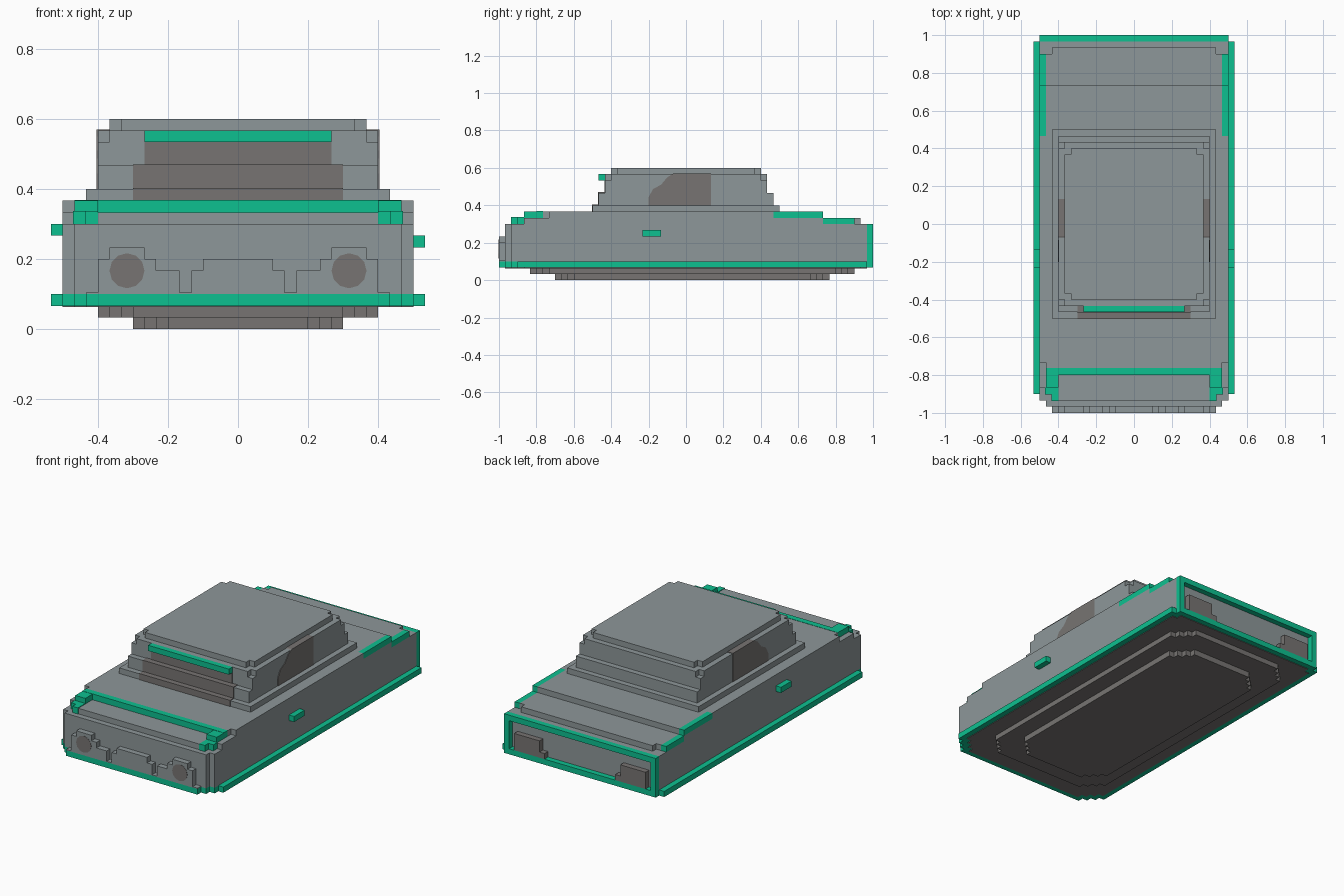
import bpy, bmesh, math
from mathutils import Matrix

U = 1 / 30  # one block of the grid; the car is 32 x 60 x 18 blocks

if "Cube" in bpy.data.objects:
    bpy.data.objects.remove(bpy.data.objects["Cube"], do_unlink=True)


def material(name, color):
    m = bpy.data.materials.new(name)
    m.use_nodes = True
    rgba = (*color, 1)
    m.diffuse_color = rgba
    m.node_tree.nodes["Principled BSDF"].inputs["Base Color"].default_value = rgba
    return m


GREY = material("body grey", (0.27, 0.31, 0.32))
GREEN = material("trim green", (0.004, 0.53, 0.28))
DARK = material("glass and chassis dark grey", (0.185, 0.175, 0.17))


def finish(name, bm, mat):
    bmesh.ops.recalc_face_normals(bm, faces=bm.faces)
    bmesh.ops.scale(bm, vec=(U, U, U), verts=bm.verts)
    mesh = bpy.data.meshes.new(name)
    bm.to_mesh(mesh)
    bm.free()
    mesh.materials.append(mat)
    ob = bpy.data.objects.new(name, mesh)
    bpy.context.collection.objects.link(ob)
    return ob


def extrude(name, points, offset, mat):
    """Extrude a closed outline of 3D points along an offset."""
    bm = bmesh.new()
    face = bm.faces.new([bm.verts.new(p) for p in points])
    out = bmesh.ops.extrude_face_region(bm, geom=[face])
    moved = [g for g in out["geom"] if isinstance(g, bmesh.types.BMVert)]
    bmesh.ops.translate(bm, vec=offset, verts=moved)
    return finish(name, bm, mat)


def slab(name, hx, y0, y1, z0, z1, mat, front=0, back=0):
    """Symmetric slab whose corners are cut in staircase steps."""
    half = [(hx - front, y0)]
    for i in range(front):
        x, y = half[-1]
        half += [(x, y + 1), (x + 1, y + 1)]
    half.append((hx, y1 - back))
    for i in range(back):
        x, y = half[-1]
        half += [(x - 1, y), (x - 1, y + 1)]
    outline = half + [(-x, y) for x, y in reversed(half)]
    return extrude(name, [(x, y, z0) for x, y in outline], (0, 0, z1 - z0), mat)


def box(name, x0, x1, y0, y1, z0, z1, mat):
    pts = [(x0, y0, z0), (x1, y0, z0), (x1, y1, z0), (x0, y1, z0)]
    return extrude(name, pts, (0, 0, z1 - z0), mat)


def pair(name, x0, x1, *rest):
    box("left_" + name, x0, x1, *rest)
    box("right_" + name, -x1, -x0, *rest)


# Chassis and bumper ring
slab("chassis_lower", 9, -21, 23, 0, 1, DARK, 3, 3)
slab("chassis_upper", 12, -25, 27, 1, 2, DARK, 3, 3)
slab("bumper_ring", 16, -30, 30, 2, 3, GREEN, 3, 1)
slab("underside_panel", 15, -29, 29, 1.9, 2, DARK, 3, 1)

# Main body in layers
slab("body", 15, -29, 29, 3, 9, GREY, 1)
slab("body_shoulder", 15, -28, 22, 9, 10, GREY, 2)
slab("boot_deck", 14, 22, 28, 9, 10, GREY, 0, 1)
slab("bonnet", 15, -22, 14, 10, 11, GREY)
slab("rear_deck", 14, 14, 22, 10, 11, GREY)

# Green trim on the bonnet edge and rear wings
slab("bonnet_edge", 14, -24, -22.9, 10, 11.05, GREEN)
slab("bonnet_backing", 14, -22.9, -22, 10, 11, GREY)
pair("bonnet_corner", 12, 14, -26, -24, 10, 11, GREEN)
pair("nose_corner", 12, 13.1, -28.1, -27, 9, 10.1, GREEN)
pair("nose_corner_side", 12, 14.1, -27.1, -26, 9, 10.1, GREEN)
pair("rear_wing_upper", 14, 15, 14, 22, 10, 11, GREEN)
pair("rear_wing_lower", 14, 15, 22, 27, 9, 10, GREEN)

# Nose: shelf, headlights, grille
slab("nose_shelf", 13, -30, -29, 3, 3.15, GREY)
pair("headlight_box", 8, 11, -30, -29, 3, 7, GREY)
pair("headlight_outer_step", 11, 12, -30, -29, 3, 6, GREY)
pair("headlight_inner_step", 7, 8, -30, -29, 3, 6, GREY)
pair("headlight_link", 5, 7, -30, -29, 3, 5, GREY)
slab("grille", 3, -30, -29, 3, 6, GREY)
pair("grille_step", 3, 4, -30, -29, 3, 5, GREY)
for side, s in (("left", 1), ("right", -1)):
    bm = bmesh.new()
    place = Matrix.Translation((s * 9.5, -30, 5)) @ Matrix.Rotation(math.pi / 2, 4, "X")
    bmesh.ops.create_cone(bm, cap_ends=True, segments=12, radius1=1.5,
                          radius2=1.5, depth=0.1, matrix=place)
    finish(side + "_headlight", bm, DARK)

# Tail: green frame with tail lights inside
pair("tail_post", 14, 15, 29, 30, 3, 9, GREEN)
slab("tail_rail", 14, 29, 30, 8, 9, GREEN)
pair("tail_light", 8, 13, 29, 30, 3, 6, DARK)
pair("tail_light_step", 7, 8, 29, 30, 3, 4, DARK)

# Cabin in layers
slab("cabin_base", 13, -15, 15, 11, 12, GREY)
slab("cabin_lower", 12, -14, 14, 12, 14, GREY)
slab("cabin_middle", 12, -13, 13, 14, 16, GREY)
slab("cabin_upper", 12, -13, 13, 16, 17, GREY, 1, 1)
slab("roof", 11, -12, 12, 17, 18, GREY, 1, 1)

# Windscreen follows the cabin steps
slab("windscreen_base", 9, -15.1, -13.9, 11, 12.1, DARK)
slab("windscreen_lower", 9, -14.1, -12.9, 12, 14.1, DARK)
slab("windscreen_upper", 8, -13.1, -12, 14, 16, DARK)
slab("sun_visor", 8, -14, -13, 16, 17, GREEN)

# Side windows with a rounded front corner
window = [(-6, 12), (-6, 13.3), (-5.3, 14.6), (-4, 15.3), (-3, 16.5),
          (-2, 17.1), (4, 17.1), (4, 12)]
for side, s in (("left", 1), ("right", -1)):
    extrude(side + "_window", [(s * 11, y, z) for y, z in window], (s * 1.1, 0, 0), DARK)

# Door handles, one block higher on the right
box("left_handle", 15, 16, -7, -4, 7, 8, GREEN)
box("right_handle", -16, -15, -7, -4, 8, 9, GREEN)
